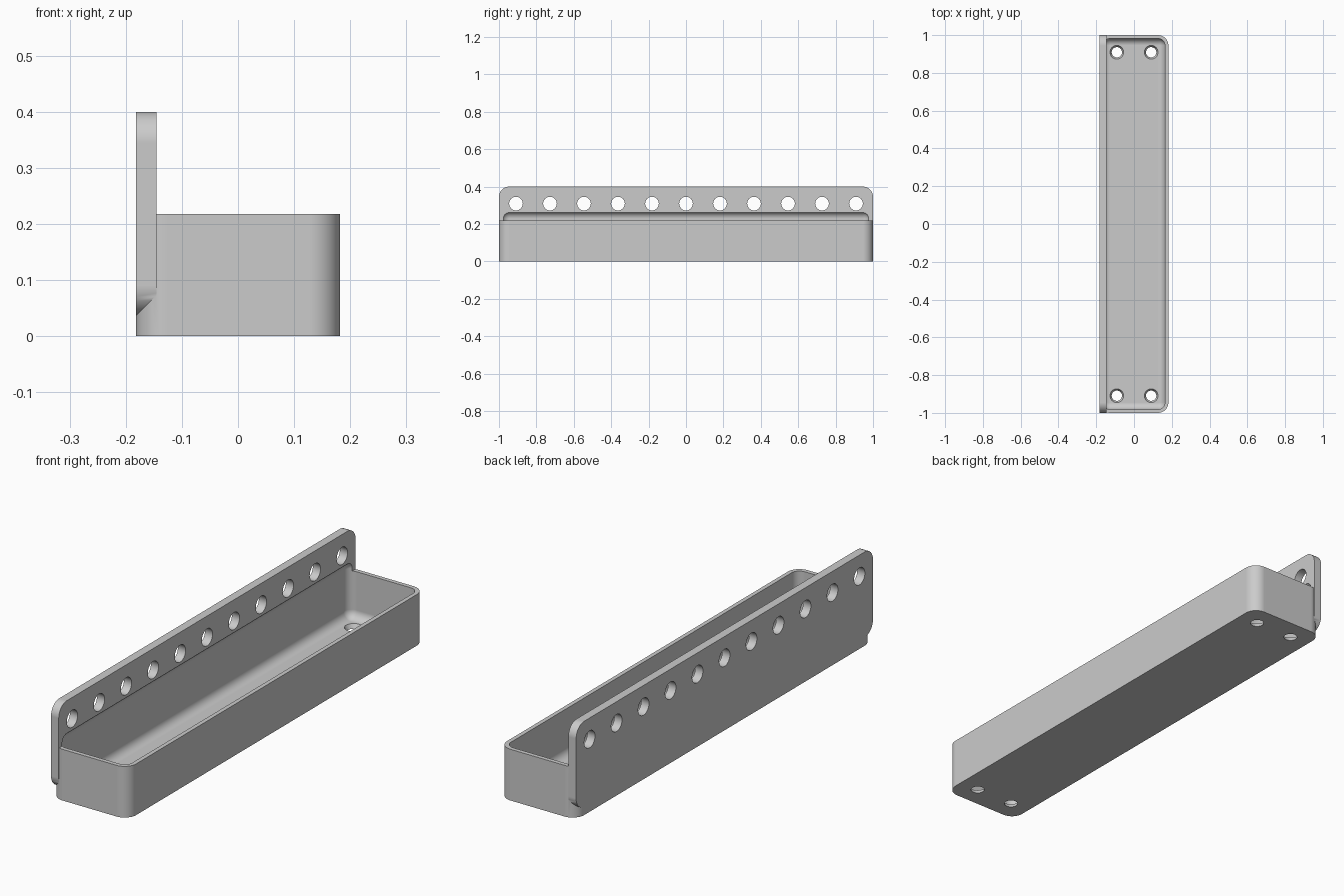
import bpy, bmesh, math
from mathutils import Matrix, Vector

if "Cube" in bpy.data.objects:
    bpy.data.objects.remove(bpy.data.objects["Cube"])

U = 2 / 110            # one grid unit of the design
W, L = 10 * U, 55 * U  # half width and half length

gray = bpy.data.materials.new("plain gray")
gray.use_nodes = True
gray.diffuse_color = (0.6, 0.6, 0.6, 1)
gray.node_tree.nodes["Principled BSDF"].inputs["Base Color"].default_value = (0.6, 0.6, 0.6, 1)


def finish(bm, name):
    bmesh.ops.recalc_face_normals(bm, faces=bm.faces)
    mesh = bpy.data.meshes.new(name)
    bm.to_mesh(mesh)
    bm.free()
    mesh.materials.append(gray)
    obj = bpy.data.objects.new(name, mesh)
    bpy.context.collection.objects.link(obj)
    return obj


def rounded_box(name, low, high, radius, axis=None, segments=12):
    """Box with edges along one axis rounded, or all edges when axis is None."""
    low, high = Vector(low), Vector(high)
    bm = bmesh.new()
    bmesh.ops.create_cube(bm, size=1, matrix=Matrix.Translation((low + high) / 2)
                          @ Matrix.Diagonal((high - low).to_4d()))
    edges = [e for e in bm.edges if axis is None
             or abs((e.verts[0].co - e.verts[1].co)[axis]) > 1e-4]
    bmesh.ops.bevel(bm, geom=edges, offset=radius, segments=segments, profile=0.5,
                    affect='EDGES', clamp_overlap=True)
    return finish(bm, name)


def add_hole(bm, centre, r_low, r_high, depth, turn=Matrix()):
    bmesh.ops.create_cone(bm, cap_ends=True, segments=40, radius1=r_low, radius2=r_high,
                          depth=depth, matrix=Matrix.Translation(centre) @ turn)


def combine(target, other, operation):
    mod = target.modifiers.new(operation.title(), 'BOOLEAN')
    mod.operation, mod.object, mod.solver = operation, other, 'EXACT'
    bpy.context.view_layer.objects.active = target
    bpy.ops.object.modifier_apply(modifier=mod.name)
    bpy.data.objects.remove(other)


# Tray body with rounded upright corners, joined to the mounting plate
tray = rounded_box("tray_with_mounting_plate", (-W, -L, 0), (W, L, 12 * U), 3 * U, axis=2)
plate = rounded_box("mounting_plate", (-W, -L, 2 * U), (-W + 2 * U, L, 22 * U), 3 * U, axis=0)
combine(tray, plate, 'UNION')

# Filleted cavity, which also leaves a shallow recess in the plate
cavity = rounded_box("cavity_cutter", (-W + U, -L + U, U), (W - U, L - U, 14.6 * U), 2 * U)
combine(tray, cavity, 'DIFFERENCE')

# Row of holes through the plate
bm = bmesh.new()
for i in range(-5, 6):
    add_hole(bm, (-W + U, i * 10 * U, 17 * U), 2 * U, 2 * U, 6 * U,
             Matrix.Rotation(math.pi / 2, 4, 'Y'))

# Countersunk holes near the floor corners
for x in (-5, 5):
    for y in (-50, 50):
        add_hole(bm, (x * U, y * U, 0.5 * U), 1.25 * U, 2.25 * U, 2 * U)
combine(tray, finish(bm, "hole_cutters"), 'DIFFERENCE')

# Smooth fillets, crisp edges
bpy.ops.object.select_all(action='DESELECT')
tray.select_set(True)
bpy.context.view_layer.objects.active = tray
bpy.ops.object.shade_smooth_by_angle(angle=math.radians(30))
normals = tray.modifiers.new("Even Normals", 'WEIGHTED_NORMAL')
normals.keep_sharp = True
